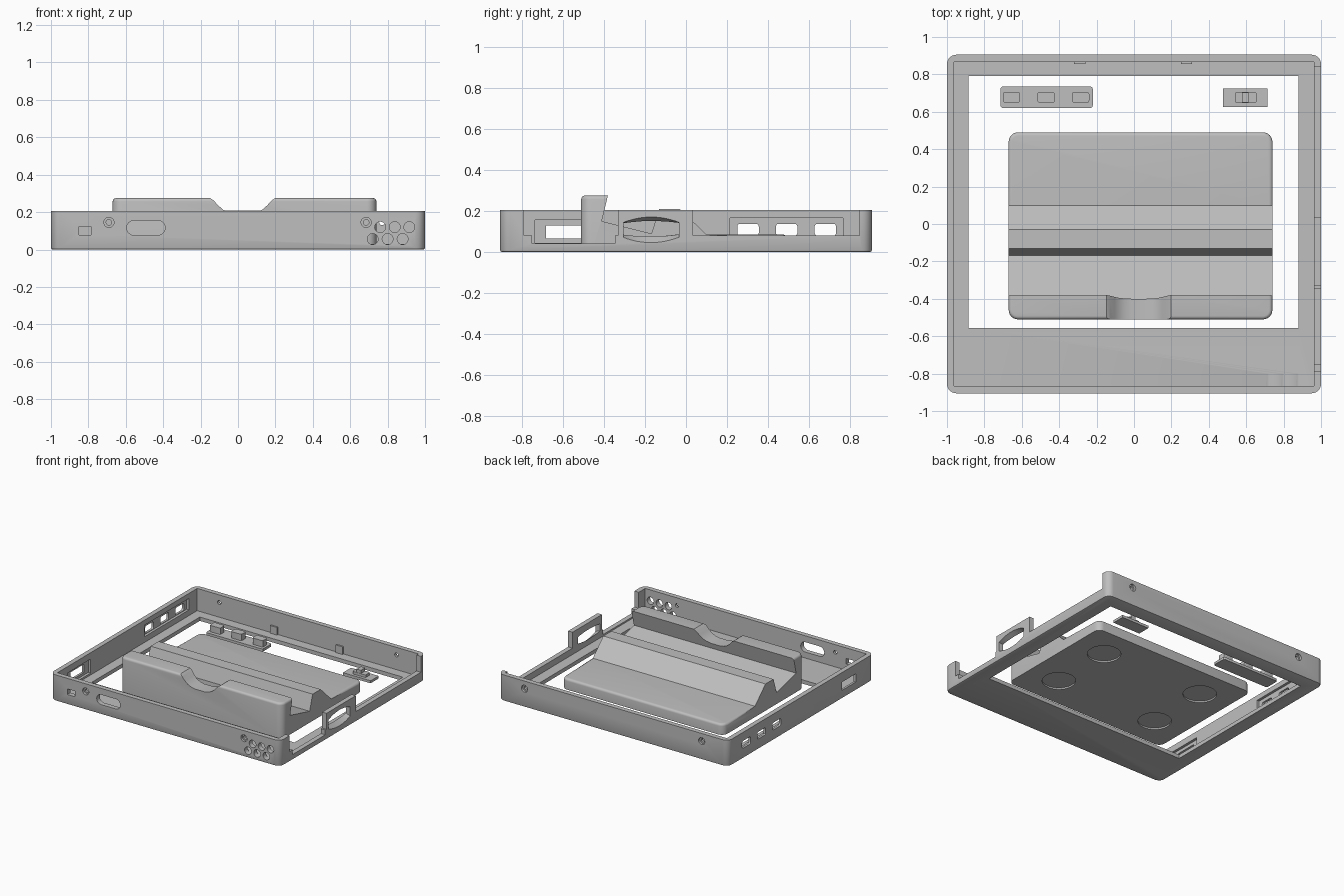
import bpy, bmesh, math
from mathutils import Vector

if "Cube" in bpy.data.objects:
    bpy.data.objects.remove(bpy.data.objects["Cube"])

grey = bpy.data.materials.new("plastic grey")
grey.diffuse_color = (0.52, 0.52, 0.52, 1)
grey.use_nodes = True
grey.node_tree.nodes["Principled BSDF"].inputs["Base Color"].default_value = grey.diffuse_color


def to_object(name, bm):
    bmesh.ops.recalc_face_normals(bm, faces=bm.faces)
    me = bpy.data.meshes.new(name)
    bm.to_mesh(me)
    bm.free()
    ob = bpy.data.objects.new(name, me)
    bpy.context.collection.objects.link(ob)
    me.materials.append(grey)
    return ob


def loft(rings):
    """Closed solid through rings of equal point count."""
    bm = bmesh.new()
    vs = [[bm.verts.new(p) for p in r] for r in rings]
    n = len(vs[0])
    for a, b in zip(vs, vs[1:]):
        for i in range(n):
            bm.faces.new((a[i], a[(i + 1) % n], b[(i + 1) % n], b[i]))
    bm.faces.new(vs[0])
    bm.faces.new(vs[-1])
    return bm


def extrude(name, pts, axis, lo, hi):
    """Prism from 2D points, extruded along x (y,z pts), y (x,z) or z (x,y)."""
    def place(p, t):
        return {"x": (t, *p), "y": (p[0], t, p[1]), "z": (*p, t)}[axis]
    return to_object(name, loft([[place(p, t) for p in pts] for t in (lo, hi)]))


def rect(x0, x1, y0, y1, r=0.0, seg=6):
    if r == 0:
        return [(x0, y0), (x1, y0), (x1, y1), (x0, y1)]
    pts = []
    for k, (cx, cy) in enumerate([(x1 - r, y1 - r), (x0 + r, y1 - r),
                                  (x0 + r, y0 + r), (x1 - r, y0 + r)]):
        for i in range(seg + 1):
            a = math.pi / 2 * (k + i / seg)
            pts.append((cx + r * math.cos(a), cy + r * math.sin(a)))
    return pts


def circle(cx, cy, r, n=24):
    return [(cx + r * math.cos(2 * math.pi * i / n),
             cy + r * math.sin(2 * math.pi * i / n)) for i in range(n)]


def cut(ob, cutter):
    m = ob.modifiers.new("cut", "BOOLEAN")
    m.operation, m.solver, m.object = "DIFFERENCE", "EXACT", cutter
    bpy.context.view_layer.objects.active = ob
    bpy.ops.object.modifier_apply(modifier=m.name)
    bpy.data.objects.remove(cutter)


def smooth(ob):
    bpy.ops.object.select_all(action="DESELECT")
    ob.select_set(True)
    bpy.context.view_layer.objects.active = ob
    bpy.ops.object.shade_smooth_by_angle(angle=math.radians(30))


# Case frame: rounded tray with softened bottom edge
rings = []
for z, d in [(0, 0.01), (0.003, 0.003), (0.01, 0), (0.205, 0)]:
    rings.append([(x, y, z) for x, y in
                  rect(-1 + d, 1 - d, -0.905 + d, 0.905 - d, 0.05 - d)])
frame = to_object("case_frame", loft(rings))


def frame_cut(pts, axis, lo, hi):
    cut(frame, extrude("cutter", pts, axis, lo, hi))


# Cavity and floor opening
frame_cut(rect(-0.962, 0.962, -0.867, 0.867), "z", 0.03, 0.3)
frame_cut(rect(-0.885, 0.88, -0.555, 0.79), "z", -0.1, 0.1)

# Open sections of the right wall
frame_cut([(-0.787, 0.3), (-0.787, 0.08), (-0.75, 0.08), (-0.75, 0.042),
           (-0.345, 0.042), (-0.345, 0.08), (-0.33, 0.08), (-0.33, 0.3)],
          "x", 0.95, 1.05)
frame_cut(rect(0.035, 0.843, 0.08, 0.3), "x", 0.95, 1.05)

# Flared finger opening in the right tab
def barrel(x, z0, z1, bulge):
    c, h, n = -0.17, 0.135, 12
    ts = [-1 + 2 * i / n for i in range(n + 1)]
    low = [(x, c + h * t, z0 - bulge * (1 - t * t)) for t in ts]
    top = [(x, c + h * t, z1 + bulge * (1 - t * t)) for t in reversed(ts)]
    return low + top

cut(frame, to_object("cutter", loft([barrel(0.95, 0.09, 0.14, 0.005),
                                     barrel(1.005, 0.07, 0.145, 0.028)])))

# Left wall: inner pockets, port and button windows
frame_cut(rect(-0.735, -0.455, 0.045, 0.155), "x", -0.982, -0.9)
frame_cut(rect(0.215, 0.765, 0.075, 0.165), "x", -0.982, -0.9)
frame_cut(rect(-0.68, -0.51, 0.065, 0.13), "x", -1.1, -0.9)
for y in (0.302, 0.49, 0.678):
    frame_cut(rect(y - 0.052, y + 0.052, 0.08, 0.137, 0.012, 3), "x", -1.1, -0.9)

# Front wall: small window, slot and round grille holes
frame_cut(rect(-0.85, -0.785, 0.078, 0.122), "y", -1, -0.8)
frame_cut(rect(-0.595, -0.39, 0.077, 0.155, 0.0385), "y", -1, -0.8)
for i in range(3):
    frame_cut(circle(0.76 + 0.078 * i, 0.12, 0.029), "y", -1, -0.8)
    frame_cut(circle(0.72 + 0.08 * i, 0.056, 0.029), "y", -1, -0.8)

# Counterbored screw holes, front and back
for s, xs in ((-1, (-0.69, 0.685)), (1, (-0.77, 0.77))):
    for x in xs:
        frame_cut(circle(x, 0.145, 0.015), "y", s * 0.8, s * 1.0)
        frame_cut(circle(x, 0.145, 0.027), "y", s * 0.887, s * 1.0)
smooth(frame)

# Locating blocks inside the back wall
for x in (-0.29, 0.28):
    extrude("back_block", rect(x - 0.03, x + 0.03, 0.855, 0.87), "z", 0.028, 0.09)

# Stand: side profile with lip, slot and ridge
profile = [(-0.51, 0), (0.49, 0), (0.49, 0.085), (0.1, 0.085), (-0.03, 0.21),
           (-0.13, 0.21), (-0.168, 0.09), (-0.41, 0.15), (-0.38, 0.275),
           (-0.51, 0.275)]
bm = loft([[(x, *p) for p in profile] for x in (-0.67, 0.74)])
bmesh.ops.recalc_face_normals(bm, faces=bm.faces)
# Round the upright corners, then the outer top rims
corners = [e for e in bm.edges
           if abs(e.verts[0].co.z - e.verts[1].co.z) > 0.05
           and all(v.co.y < -0.5 or v.co.y > 0.48 for v in e.verts)]
bmesh.ops.bevel(bm, geom=corners, offset=0.05, segments=6, profile=0.5,
                affect="EDGES")
bm.normal_update()
rims = []
for e in bm.edges:
    up = [f for f in e.link_faces if f.normal.z > 0.9]
    side = [f for f in e.link_faces if abs(f.normal.z) < 0.05]
    lip = all(v.co.z > 0.27 for v in e.verts)
    back = all(abs(v.co.z - 0.085) < 0.001 and v.co.y > 0.0 for v in e.verts)
    if up and side and (lip or back):
        rims.append(e)
bmesh.ops.bevel(bm, geom=rims, offset=0.018, segments=4, profile=0.5,
                affect="EDGES")
stand = to_object("stand", bm)

# Scooped notch in the lip
scoop = [(-0.17, 0.4), (-0.17, 0.277), (-0.148, 0.275), (-0.13, 0.262)]
scoop += [(-0.105, 0.235), (-0.08, 0.213), (-0.05, 0.2), (-0.015, 0.193)]
scoop = scoop + [(0.05 - x, z) for x, z in reversed(scoop)]
cut(stand, extrude("cutter", scoop, "y", -0.6, -0.3))

# Shallow foot recesses underneath
for x in (-0.41, 0.48):
    for y in (-0.26, 0.24):
        cut(stand, extrude("cutter", circle(x, y, 0.12, 32), "z", -0.05, 0.012))
smooth(stand)

# Button strip
smooth(extrude("button_strip", rect(-0.715, -0.22, 0.62, 0.735, 0.015, 3),
               "z", 0.0, 0.02))
for x in (-0.655, -0.47, -0.285):
    smooth(extrude("button", rect(x - 0.046, x + 0.046, 0.648, 0.706, 0.012, 3),
                   "z", 0.015, 0.07))

# Slide switch
extrude("switch_plate", rect(0.475, 0.715, 0.625, 0.725), "z", 0.0, 0.02)
smooth(extrude("switch_knob", rect(0.54, 0.655, 0.648, 0.706, 0.01, 3),
               "z", 0.015, 0.04))
extrude("switch_ridge", rect(0.577, 0.613, 0.65, 0.704), "z", 0.035, 0.065)
